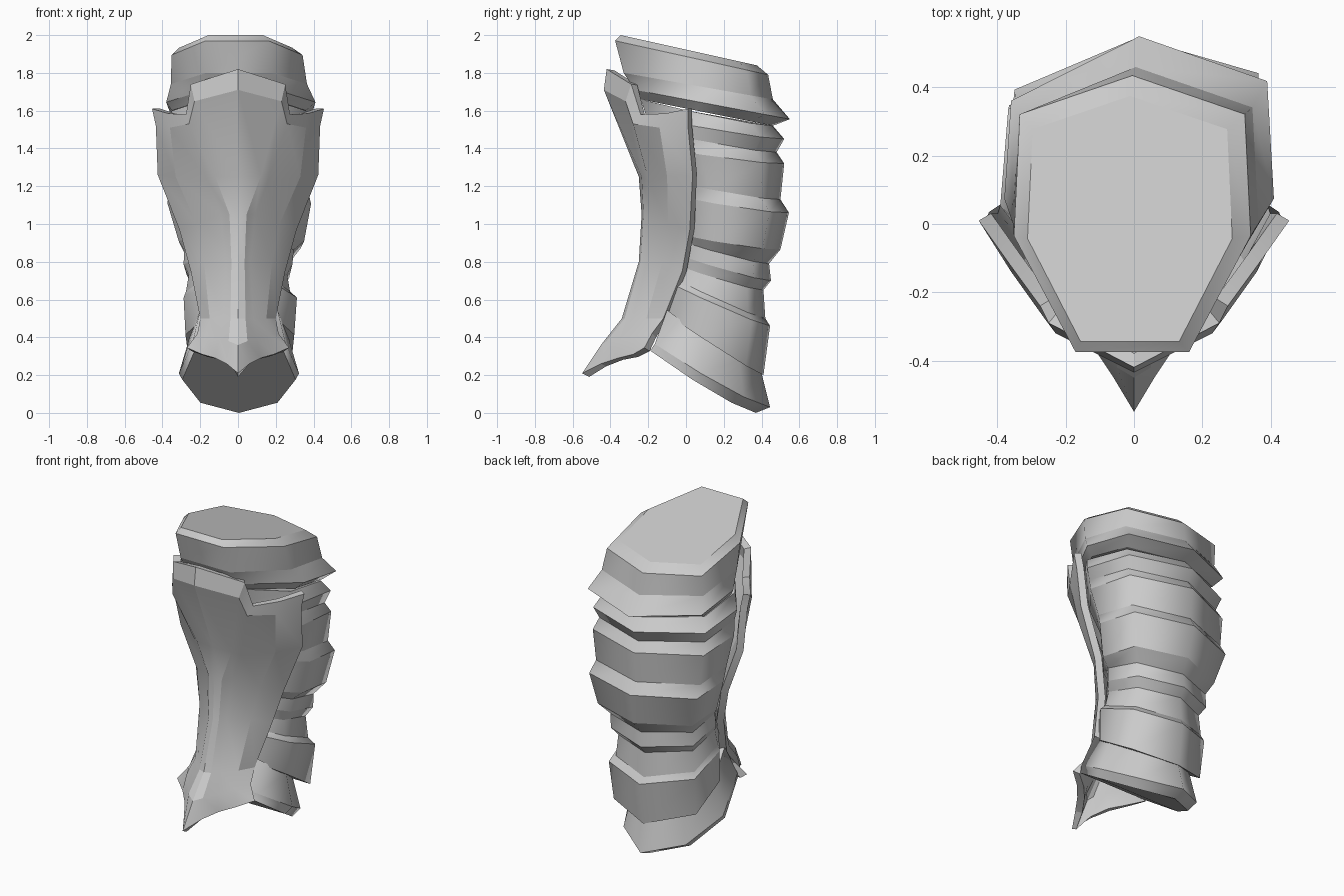
import bpy, math

steel = bpy.data.materials.new("grey_steel")
steel.diffuse_color = (0.6, 0.6, 0.6, 1)


def make_object(name, verts, faces, angle=30, thickness=0):
    mesh = bpy.data.meshes.new(name)
    mesh.from_pydata(verts, [], faces)
    mesh.materials.append(steel)
    ob = bpy.data.objects.new(name, mesh)
    bpy.context.collection.objects.link(ob)
    bpy.ops.object.select_all(action='DESELECT')
    ob.select_set(True)
    bpy.context.view_layer.objects.active = ob
    if thickness:
        mod = ob.modifiers.new("thickness", 'SOLIDIFY')
        mod.thickness = thickness
        mod.offset = -1
        bpy.ops.object.modifier_apply(modifier=mod.name)
    bpy.ops.object.shade_smooth_by_angle(angle=math.radians(angle))
    return ob


def seven_sided_loft(name, rings, front=0.48, back=0.95, side_u=0.42, sag=0.0):
    """Ring: front y, front z, back y, back z, half width, centre x, left and right
    back corner position (0 front to 1 back). Rings run from top to bottom."""
    verts = []
    for yf, zf, yb, zb, w, cx, left, right in rings:
        outline = [(0, -front, 0), (side_u, -1, sag), (left, -back, sag), (1, 0, 0),
                   (right, back, sag), (side_u, 1, sag), (0, front, 0)]
        verts += [(cx + w * s, yf + (yb - yf) * u, zf + (zb - zf) * u - d)
                  for u, s, d in outline]
    n, last = 7, (len(rings) - 1) * 7
    faces = [(r * n + i, r * n + (i + 1) % n, (r + 1) * n + (i + 1) % n, (r + 1) * n + i)
             for r in range(len(rings) - 1) for i in range(n)]
    faces += [tuple(reversed(range(n))), tuple(range(last, last + n))]
    ob = make_object(name, verts, faces, angle=20)
    # Corners running down the leg stay smooth, band edges stay sharp
    for e in ob.data.edges:
        e.use_edge_sharp = abs(e.vertices[0] - e.vertices[1]) != n
    return ob


# Upper cuff with bevelled lid and flared lower lip
seven_sided_loft("upper_cuff", [
    (-0.345, 2.00, 0.375, 1.84, 0.30, -0.012, 0.865, 0.865),
    (-0.375, 1.97, 0.435, 1.79, 0.347, -0.005, 0.86, 0.86),
    (-0.33, 1.80, 0.46, 1.66, 0.36, 0.005, 0.81, 0.85),
    (-0.27, 1.71, 0.55, 1.555, 0.395, 0.015, 0.77, 0.84),
    (-0.24, 1.66, 0.46, 1.52, 0.355, 0.005, 0.77, 0.84),
])

# Overlapping bands around the calf
bands = [
    (-0.24, 1.66, 0.46, 1.52, 0.355, 0.005),
    (-0.21, 1.57, 0.52, 1.45, 0.392, 0),
    (-0.20, 1.50, 0.48, 1.38, 0.37, 0),
    (-0.17, 1.41, 0.52, 1.32, 0.39, 0),
    (-0.09, 1.23, 0.50, 1.13, 0.368, 0),
    (-0.06, 1.15, 0.545, 1.06, 0.38, 0.007),
    (-0.06, 0.95, 0.50, 0.865, 0.332, 0.018),
    (-0.06, 0.92, 0.44, 0.79, 0.29, 0.005),
    (-0.08, 0.85, 0.45, 0.70, 0.288, 0),
    (-0.10, 0.80, 0.41, 0.65, 0.26, 0),
    (-0.12, 0.74, 0.42, 0.50, 0.275, 0),
    (-0.13, 0.71, 0.445, 0.46, 0.30, 0.012),
    (-0.14, 0.55, 0.41, 0.20, 0.288, 0.01),
]
seven_sided_loft("calf_bands", [b + (0.75, 0.83) for b in bands],
                 back=0.94, side_u=0.36, sag=0.01)

# Flared ankle cuff
seven_sided_loft("ankle_cuff", [
    (-0.10, 0.545, 0.395, 0.23, 0.262, 0.005, 0.77, 0.77),
    (-0.165, 0.365, 0.445, 0.03, 0.318, 0.005, 0.77, 0.77),
    (-0.19, 0.33, 0.37, 0.0, 0.30, 0.005, 0.77, 0.77),
], front=0.78, back=0.68, side_u=0.40, sag=0.022)

# Shin guard: right half columns from the centre ridge to the outer edge
columns = [
    [(0, -.42, 1.82), (0, -.435, 1.71), (0, -.25, 1.25), (0, -.235, 1.05),
     (0, -.25, .80), (0, -.34, .50), (0, -.45, .36), (0, -.55, .21)],
    [(.25, -.29, 1.74), (.23, -.32, 1.65), (.12, -.235, 1.25), (.045, -.225, 1.05),
     (.035, -.24, .80), (.04, -.325, .50), (.05, -.42, .38), (.06, -.45, .26)],
    [(.275, -.24, 1.58), (.26, -.28, 1.53), (.155, -.195, 1.22), (.09, -.185, 1.05),
     (.065, -.205, .80), (.08, -.285, .50), (.10, -.35, .39), (.12, -.36, .29)],
    [(.37, -.11, 1.585), (.36, -.14, 1.51), (.33, -.10, 1.25), (.22, -.095, 1.00),
     (.18, -.125, .80), (.15, -.21, .50), (.17, -.27, .41), (.19, -.28, .31)],
    [(.455, .01, 1.61), (.435, .01, 1.52), (.425, .035, 1.26), (.31, .02, .97),
     (.25, -.02, .75), (.20, -.12, .50), (.215, -.18, .42), (.27, -.22, .345)],
]
mirrored = [[(-x, y, z) for x, y, z in col] for col in reversed(columns[1:])]
grid = mirrored + columns
rows = len(columns[0])
verts = [p for col in grid for p in col]
faces = [(c * rows + r, c * rows + r + 1, (c + 1) * rows + r + 1, (c + 1) * rows + r)
         for c in range(len(grid) - 1) for r in range(rows - 1)]
make_object("shin_guard", verts, faces, angle=20, thickness=0.042)
